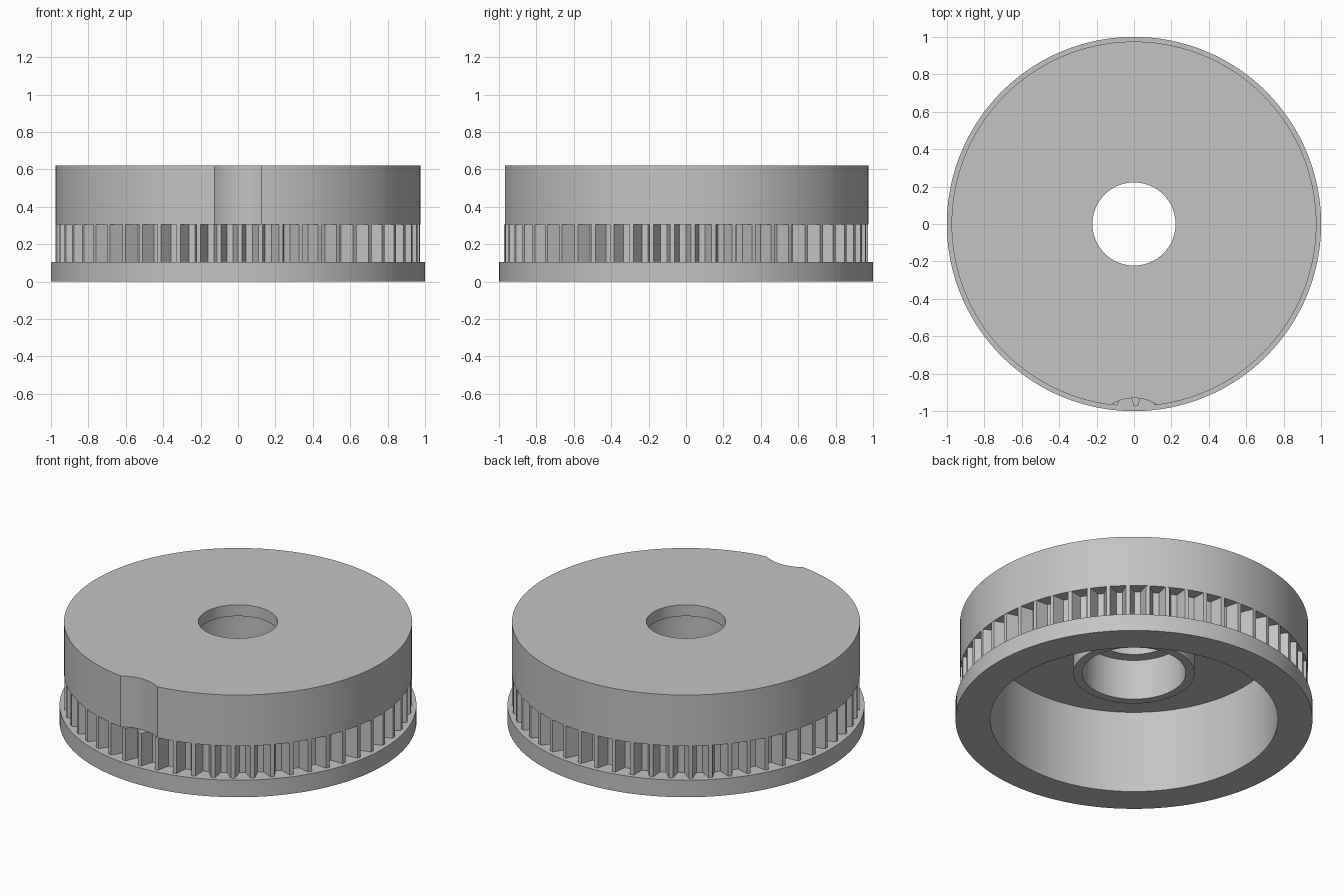
import bpy, bmesh
from math import sin, cos, pi, sqrt

cube = bpy.data.objects.get("Cube")
if cube:
    bpy.data.objects.remove(cube)

grey = bpy.data.materials.new("plain_grey")
grey.use_nodes = True
colour = (0.55, 0.55, 0.55, 1)
grey.diffuse_color = colour
grey.node_tree.nodes["Principled BSDF"].inputs["Base Color"].default_value = colour

DRUM_R, ROOT_R = 0.975, 0.90
BELT_LOW, BELT_HIGH, TOP = 0.105, 0.305, 0.62
NOTCH_R, NOTCH_Y, NOTCH_ANGLE = 0.23, 1.16, 0.1286


def finish(name, bm):
    bmesh.ops.recalc_face_normals(bm, faces=bm.faces)
    mesh = bpy.data.meshes.new(name)
    bm.to_mesh(mesh)
    bm.free()
    mesh.materials.append(grey)
    obj = bpy.data.objects.new(name, mesh)
    bpy.context.collection.objects.link(obj)
    return obj


def point(radius, angle, z):
    # angle is measured from the front (-y) towards +x
    return (radius * sin(angle), -radius * cos(angle), z)


def drum_radius(angle):
    # the drum edge has one shallow round notch at the front
    if abs(angle) > NOTCH_ANGLE - 1e-6:
        return DRUM_R
    return NOTCH_Y * cos(angle) - sqrt(NOTCH_R ** 2 - (NOTCH_Y * sin(angle)) ** 2)


# Pulley body: a closed profile swept round, None marks the notched drum edge
profile = [(1, 0), (1, BELT_LOW), (ROOT_R, BELT_LOW), (ROOT_R, BELT_HIGH),
           (None, BELT_HIGH), (None, TOP), (0.222, TOP), (0.222, 0.55),
           (0.29, 0.55), (0.29, 0.30), (0.34, 0.30), (0.34, 0.512),
           (0.806, 0.512), (0.806, 0)]
in_notch, around = 12, 168
angles = [NOTCH_ANGLE * (2 * i / in_notch - 1) for i in range(in_notch)]
angles += [NOTCH_ANGLE + (2 * pi - 2 * NOTCH_ANGLE) * i / around for i in range(around)]

bm = bmesh.new()
rings = []
for a in angles:
    rings.append([bm.verts.new(point(r or drum_radius(a), a, z)) for r, z in profile])
for i, ring in enumerate(rings):
    after = rings[(i + 1) % len(rings)]
    for j in range(len(profile)):
        k = (j + 1) % len(profile)
        bm.faces.new((ring[j], after[j], after[k], ring[k]))
body = finish("pulley_body", bm)
bpy.ops.object.select_all(action='DESELECT')
body.select_set(True)
bpy.context.view_layer.objects.active = body
bpy.ops.object.shade_smooth_by_angle(angle=0.5)

# Belt teeth: tapered blocks rooted in the body
TEETH, TIP_HALF, BASE_HALF = 55, 0.011, 0.036
bm = bmesh.new()
for n in range(TEETH):
    a = 0.01 + 2 * pi * n / TEETH
    section = [(ROOT_R - 0.005, -BASE_HALF), (DRUM_R - 0.001, -TIP_HALF),
               (DRUM_R - 0.001, TIP_HALF), (ROOT_R - 0.005, BASE_HALF)]
    low, high = [[bm.verts.new(point(r, a + w / r, z)) for r, w in section]
                 for z in (BELT_LOW, BELT_HIGH)]
    bm.faces.new(low)
    bm.faces.new(high)
    for j in range(4):
        k = (j + 1) % 4
        bm.faces.new((low[j], low[k], high[k], high[j]))
finish("belt_teeth", bm)
